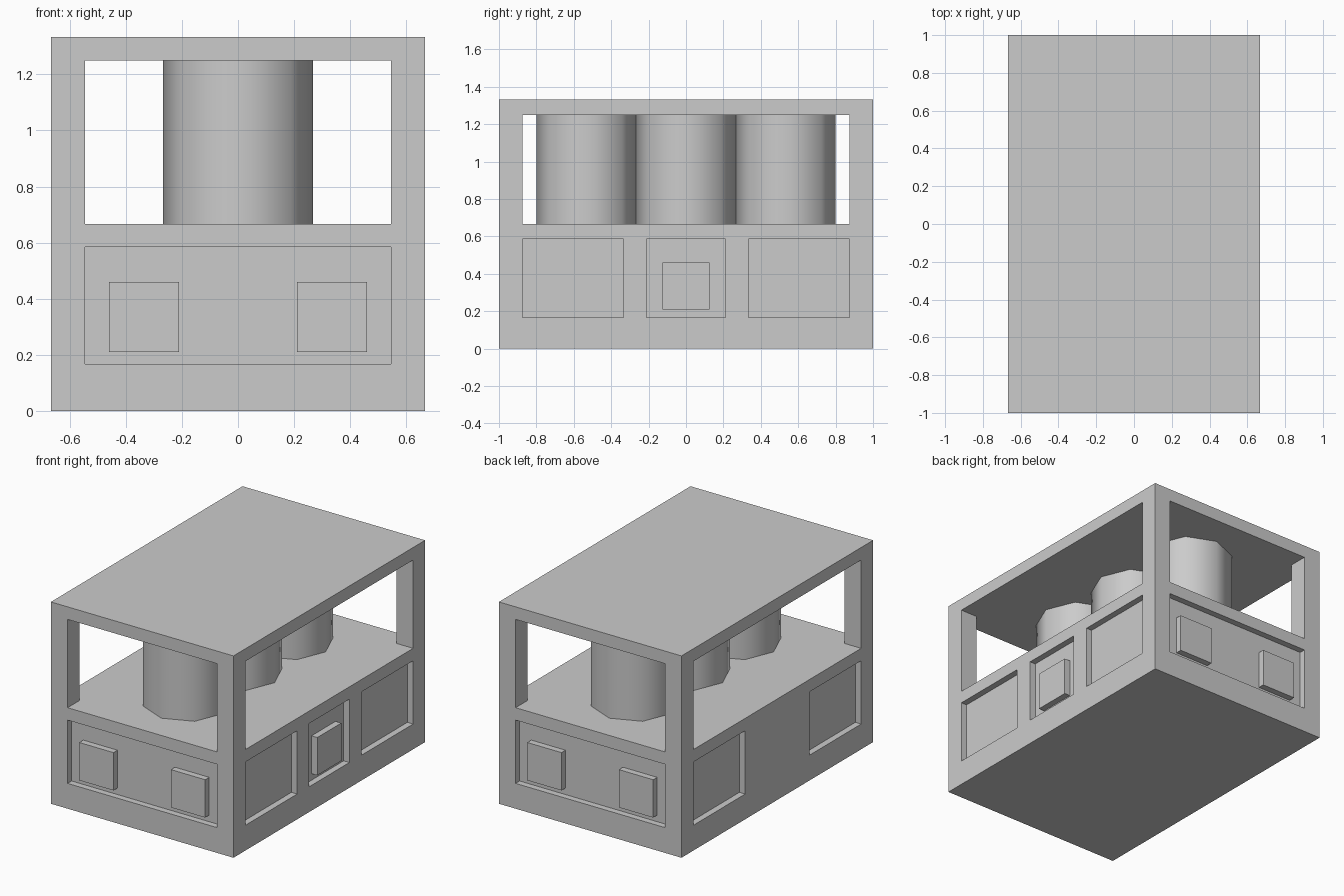
import bpy

if "Cube" in bpy.data.objects:
    bpy.data.objects.remove(bpy.data.objects["Cube"])

W, L, H = 0.667, 1.0, 1.333      # half width, half length, height
WX, WY = 0.545, 0.875            # half sizes of the window openings
DECK, ROOF = 0.667, 1.25         # window bottom and top
PZ0, PZ1 = 0.167, 0.585          # recessed panel bottom and top
D = 0.042                        # recess depth


def box(name, x0, x1, y0, y1, z0, z1):
    bpy.ops.mesh.primitive_cube_add(size=1, location=((x0 + x1) / 2, (y0 + y1) / 2, (z0 + z1) / 2))
    ob = bpy.context.object
    ob.name = name
    ob.scale = (x1 - x0, y1 - y0, z1 - z0)
    bpy.ops.object.transform_apply(location=False, rotation=False, scale=True)
    return ob


def cut(target, *bounds):
    cutter = box("cutter", *bounds)
    cutter.hide_render = True
    mod = target.modifiers.new("cut", 'BOOLEAN')
    mod.operation = 'DIFFERENCE'
    mod.solver = 'EXACT'
    mod.object = cutter
    bpy.context.view_layer.objects.active = target
    bpy.ops.object.modifier_apply(modifier=mod.name)
    bpy.data.objects.remove(cutter)


body = box("body", -W, W, -L, L, 0, H)

# open windows through both directions, leaving four corner posts
cut(body, -WX, WX, -L - 0.2, L + 0.2, DECK, ROOF)
cut(body, -W - 0.2, W + 0.2, -WY, WY, DECK, ROOF)

# front and back: wide recess with two raised square plates
for s, side in ((-1, "front"), (1, "back")):
    cut(body, -WX, WX, *sorted((s * (L - D), s * (L + 0.2))), PZ0, PZ1)
    for m, hand in ((-1, "left"), (1, "right")):
        box(f"{side}_{hand}_plate", *sorted((m * 0.21, m * 0.46)),
            *sorted((s * (L - D), s * L)), 0.21, 0.46)

# long sides: two recessed panels each
for s in (-1, 1):
    for m in (-1, 1):
        cut(body, *sorted((s * (W - D), s * (W + 0.2))),
            *sorted((m * 0.335, m * WY)), PZ0, PZ1)

# right side only: middle recess with a raised plate
cut(body, W - D, W + 0.2, -0.21, 0.21, PZ0, PZ1)
box("right_side_plate", W - D, W, -0.125, 0.125, 0.21, 0.46)

# three eight-sided drums between deck and roof
for i in range(3):
    bpy.ops.mesh.primitive_cylinder_add(vertices=8, radius=0.267, depth=ROOF - DECK,
                                        location=(0, (i - 1) * 0.533, (DECK + ROOF) / 2))
    drum = bpy.context.object
    drum.name = f"drum_{i + 1}"
    bpy.ops.object.shade_smooth_by_angle(angle=1.05)
